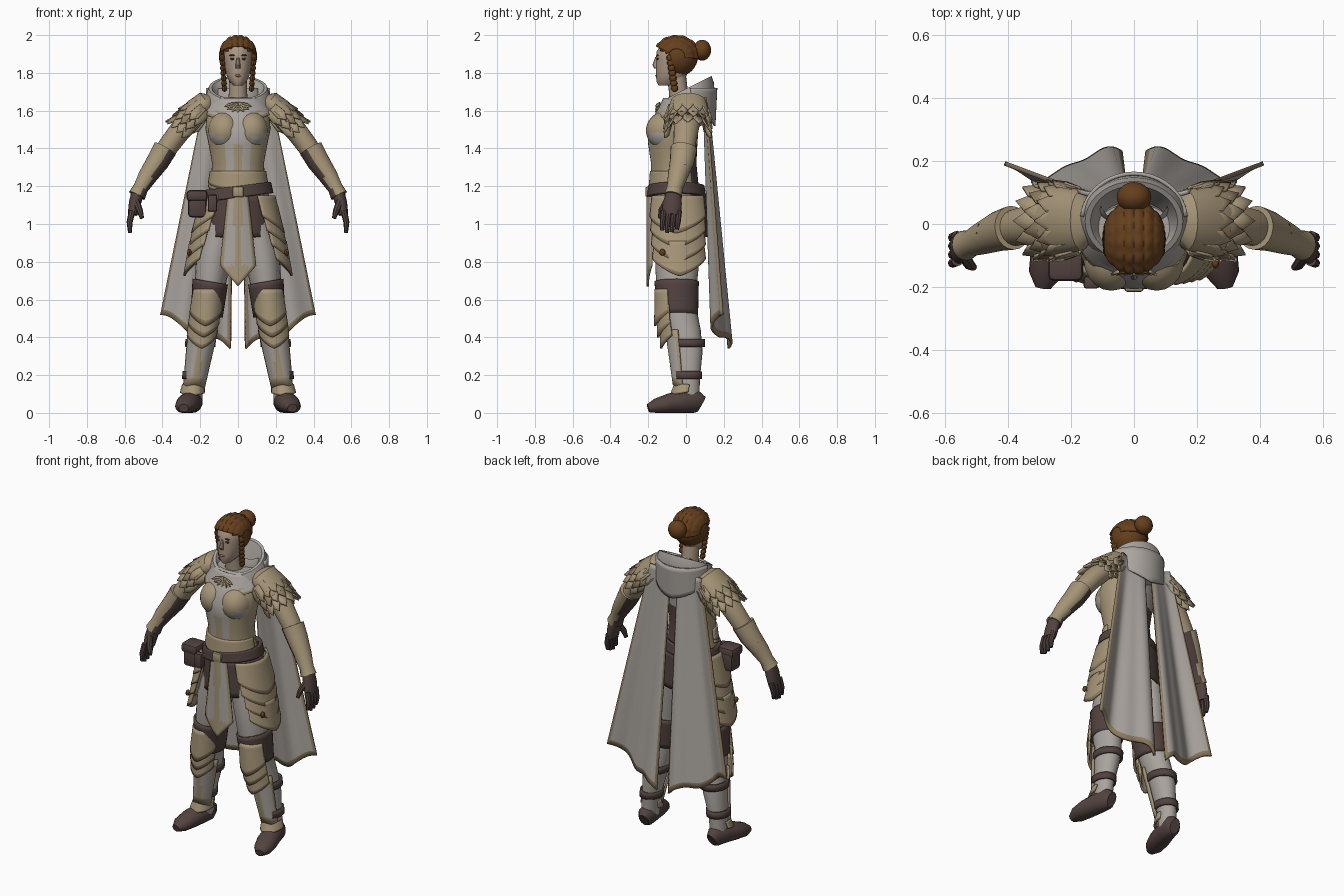
import bpy, bmesh
from math import sin, cos, pi, radians, sqrt
from mathutils import Vector, Matrix

cube = bpy.data.objects.get("Cube")
if cube:
    bpy.data.objects.remove(cube, do_unlink=True)


def material(name, *rgb):
    m = bpy.data.materials.new(name)
    m.use_nodes = True
    m.diffuse_color = (*rgb, 1)
    m.node_tree.nodes["Principled BSDF"].inputs["Base Color"].default_value = (*rgb, 1)
    return m


TAN = material("tan_leather", .38, .3, .185)
TRIM = material("dark_tan_trim", .27, .2, .12)
GREY = material("grey_cloth", .40, .37, .34)
BROWN = material("brown_leather", .085, .055, .05)
HAIR = material("auburn_hair", .13, .05, .012)
SKIN = material("skin", .41, .31, .23)
DARK = material("dark_eye", .04, .03, .025)
LIPS = material("lips", .3, .17, .13)


def finish(name, bm, mats, thick=0, mirror=False, angle=40):
    """Turn a bmesh into a shaded object with optional thickness and mirror."""
    bmesh.ops.recalc_face_normals(bm, faces=bm.faces)
    mesh = bpy.data.meshes.new(name)
    bm.to_mesh(mesh)
    bm.free()
    for m in mats:
        mesh.materials.append(m)
    mesh.shade_smooth()
    mesh.set_sharp_from_angle(angle=radians(angle))
    ob = bpy.data.objects.new(name, mesh)
    bpy.context.collection.objects.link(ob)
    if thick:
        mod = ob.modifiers.new("thickness", 'SOLIDIFY')
        mod.thickness, mod.offset = thick, 0
    if mirror:
        ob.modifiers.new("mirror", 'MIRROR').use_mirror_merge = False


def grid(name, rows, mats, rule=None, trim="", **kw):
    """Skin rows of points; trim marks border cells: s sides, b bottom, t top."""
    bm = bmesh.new()
    vs = [[bm.verts.new(p) for p in row] for row in rows]
    nj, ni = len(rows) - 1, len(rows[0]) - 1
    for j in range(nj):
        for i in range(ni):
            f = bm.faces.new((vs[j][i], vs[j][i + 1], vs[j + 1][i + 1], vs[j + 1][i]))
            edge = ("s" in trim and i in (0, ni - 1)) or ("b" in trim and j == nj - 1) or ("t" in trim and j == 0)
            f.material_index = 1 if edge else rule(f.calc_center_median()) if rule else 0
    bmesh.ops.remove_doubles(bm, verts=bm.verts, dist=1e-5)
    finish(name, bm, mats, **kw)


def surf(name, f, nu, nv, mats, **kw):
    rows = [[f(i / nu, j / nv) for i in range(nu + 1)] for j in range(nv + 1)]
    grid(name, rows, mats, **kw)


def tube(name, rings, mats, n=20, flat=False, **kw):
    """Closed loft through (x, y, z, half width, half depth) rings."""
    c = [Vector(r[:3]) for r in rings]
    rows = []
    for k, r in enumerate(rings):
        t = Vector((0, 0, 1)) if flat else (c[min(k + 1, len(c) - 1)] - c[max(k - 1, 0)]).normalized()
        ref = Vector((0, 0, 1)) if abs(t.y) > .8 else Vector((0, 1, 0))
        u = ref.cross(t).normalized()
        v = t.cross(u)
        row = [c[k] + u * r[3] * cos(2 * pi * i / n) + v * r[4] * sin(2 * pi * i / n) for i in range(n + 1)]
        for p in row:
            p.z = max(p.z, 0)
        rows.append(row)
    rows = [[c[0]] * (n + 1)] + rows + [[c[-1]] * (n + 1)]
    grid(name, rows, mats, **kw)


def lame(name, c0, r0, c1, r1, arc, dip, mats, tilt=0, nu=24, nv=7, thick=.012, **kw):
    """Curved armour plate around a limb; arc in degrees, -90 is the front."""
    c0, c1, r0, r1 = Vector(c0), Vector(c1), Vector((*r0, 0)), Vector((*r1, 0))

    def f(u, v):
        a = radians(arc[0] + (arc[1] - arc[0]) * u)
        p, r = c0.lerp(c1, v), r0.lerp(r1, v)
        x = p.x + r.x * cos(a)
        return Vector((x, p.y + r.y * sin(a), p.z - dip * v * (1 - abs(2 * u - 1) ** 1.3) + tilt * x))
    surf(name, f, nu, nv, mats, thick=thick, **kw)


def ball(name, loc, size, mats, rule=None, drop=None, seg=20, **kw):
    bm = bmesh.new()
    bmesh.ops.create_uvsphere(bm, u_segments=seg, v_segments=seg * 3 // 4, radius=1,
                              matrix=Matrix.LocRotScale(Vector(loc), None, Vector(size)))
    if drop:
        gone = [f for f in bm.faces if drop(f.calc_center_median())]
        bmesh.ops.delete(bm, geom=gone, context='FACES')
    for f in bm.faces:
        f.material_index = rule(f.calc_center_median()) if rule else 0
    finish(name, bm, mats, **kw)


def box(name, loc, size, mat, bevel=.01):
    bm = bmesh.new()
    bmesh.ops.create_cube(bm, size=1, matrix=Matrix.LocRotScale(Vector(loc), None, Vector(size)))
    bmesh.ops.bevel(bm, geom=bm.edges[:], offset=bevel, segments=2, affect='EDGES', profile=.5)
    finish(name, bm, [mat])


def leaf(bm, p, d, w, length, index=0):
    """Pointed feather plate from p along d with half width vector w."""
    mid, ridge = p + d * length * .6, w.cross(d).normalized() * .008
    vs = [bm.verts.new(q) for q in (p - w * .8, p + ridge, p + w * .8, mid + w, mid + ridge, mid - w, p + d * length)]
    for ids in ((0, 1, 4, 5), (1, 2, 3, 4), (5, 4, 6), (4, 3, 6)):
        bm.faces.new([vs[i] for i in ids]).material_index = index


# Head, face and parted hair
tube("neck", [(0, -.03, 1.56, .06, .055), (0, -.04, 1.7, .048, .05), (0, -.05, 1.78, .048, .05)], [SKIN])
tube("head", [(0, -.1, 1.732, .022, .045), (0, -.085, 1.755, .046, .072), (0, -.078, 1.785, .06, .08),
              (0, -.068, 1.83, .07, .09), (0, -.064, 1.87, .074, .094), (0, -.06, 1.91, .075, .097),
              (0, -.05, 1.95, .065, .083), (0, -.05, 1.98, .03, .04)], [SKIN], flat=True, n=28)
tube("nose", [(0, -.152, 1.885, .007, .01), (0, -.162, 1.842, .013, .016), (0, -.158, 1.824, .012, .01)],
     [SKIN], flat=True, n=8)
ball("eyes", (.029, -.15, 1.874), (.013, .006, .006), [DARK], seg=10, mirror=True)
ball("brows", (.031, -.151, 1.893), (.018, .007, .004), [HAIR], seg=10, mirror=True)
ball("mouth", (0, -.157, 1.785), (.02, .006, .006), [LIPS], seg=10)
ball("hair_cap", (0, -.048, 1.888), (.098, .108, .106), [HAIR], seg=32, thick=.006,
     drop=lambda p: p.y < -.08 and p.z < 1.95 - abs(p.x) * .5)


def hair_rows(u, v):
    x, t = (2 * u - 1) * .094, radians(28 + 160 * v)
    r = sqrt(1 - (x / .101) ** 2) * (1 + .05 * abs(sin(6 * pi * u)) * (1 + .4 * sin(40 * v)))
    return Vector((x, -.05 - .118 * r * cos(t), 1.888 + .106 * r * sin(t)))


surf("hair_rows", hair_rows, 48, 40, [HAIR], thick=.004)
ball("hair_bun", (0, .085, 1.92), (.055, .048, .055), [HAIR])
for k in range(7):
    ball("braid_knot", (.084 - .002 * k, -.085 + .004 * k, 1.88 - .027 * k), (.015, .02, .019), [HAIR], seg=8, mirror=True)

# Torso, bust and corset
tube("torso", [(0, -.04, .96, .13, .11), (0, -.04, 1.03, .165, .13), (0, -.045, 1.12, .172, .138),
               (0, -.06, 1.22, .145, .125), (0, -.065, 1.32, .137, .12), (0, -.07, 1.42, .155, .13),
               (0, -.07, 1.5, .172, .136), (0, -.04, 1.6, .165, .115), (0, -.015, 1.67, .12, .08)],
     [TAN, GREY, BROWN], n=40, flat=True,
     rule=lambda p: 2 if p.z < 1.1 or (p.y > .02 and p.z < 1.45) else int(.03 < abs(p.x) < .07 or (p.z > 1.4 and abs(p.x) < .1)))
ball("bust", (.072, -.112, 1.495), (.088, .1, .1), [TAN, GREY], rule=lambda p: int(p.z < 1.45 + .4 * (p.x - .07) and p.y < -.12), mirror=True)
for k in range(2):
    lame("corset_point", (0, -.06, 1.28 - .04 * k), (.143, .125), (0, -.06, 1.22 - .02 * k), (.153, .133), (-180, 0), .045, [TAN, TRIM], trim="b")
lame("gorget", (0, -.02, 1.665), (.13, .095), (0, -.03, 1.59), (.178, .142), (-175, -5), .05, [GREY, TAN], trim="b")
bm = bmesh.new()
for a in range(-75, 76, 25):
    d = Vector((sin(radians(a)), -.25, -cos(radians(a)) * .6))
    leaf(bm, Vector((0, -.142, 1.635)), d, Vector((cos(radians(a)), 0, sin(radians(a)))) * .011, .075)
finish("winged_brooch", bm, [TAN], thick=.008)

# Hood collar and the folded hood behind it
PROFILE = [(.16, 1.56), (.176, 1.62), (.17, 1.68), (.155, 1.72), (.138, 1.72), (.115, 1.68), (.085, 1.61)]


def hood(u, v):
    r, z = PROFILE[round(v * (len(PROFILE) - 1))]
    y = r * .82 * sin(2 * pi * u)
    return Vector((r * cos(2 * pi * u), y + .008, z + .5 * y))


surf("hood_collar", hood, 36, len(PROFILE) - 1, [GREY])
ball("folded_hood", (0, .075, 1.66), (.125, .088, .115), [GREY], drop=lambda p: p.z > 1.72)
lame("hood_fold", (0, .01, 1.72), (.165, .15), (0, .02, 1.62), (.165, .13), (5, 175), .1, [GREY])

# Split cape with trimmed edges


def cape(u, v):
    x = (.025 + .15 * u) * (1 - v) + (.04 + .37 * u) * v
    z = (1.64 + .03 * u) * (1 - v) + (.34 + .17 * u + .02 * sin(u * 9)) * v
    y = .105 + (.075 + .02 * u) * v + (.01 + .04 * v) * cos(u * 5 - .4) + .008 * sin(u * 16) * v
    return Vector((x, y, z))


surf("cape_halves", cape, 26, 40, [GREY, TRIM], trim="sb", thick=.014, mirror=True)

# Arms, vambraces and gloved hands
tube("upper_arms", [(.15, .01, 1.62, .05, .07), (.22, .01, 1.585, .06, .075), (.31, 0, 1.49, .058, .065),
                    (.37, -.01, 1.41, .055, .058), (.41, -.02, 1.34, .05, .055)], [TAN], mirror=True)
tube("vambraces", [(.385, -.012, 1.4, .064, .07), (.425, -.022, 1.33, .06, .064), (.48, -.045, 1.25, .05, .052),
                   (.515, -.06, 1.19, .04, .042), (.535, -.068, 1.15, .046, .048)], [TAN, BROWN], mirror=True,
     rule=lambda p: int(p.x * .84 + p.z * .54 < 1.055))
bm = bmesh.new()
leaf(bm, Vector((.49, -.03, 1.31)), Vector((-.62, .05, .78)), Vector((.0, .035, 0)), .1)
finish("elbow_guards", bm, [TAN], thick=.01, mirror=True)
tube("palms", [(.53, -.065, 1.17, .034, .04), (.546, -.072, 1.11, .032, .05), (.558, -.077, 1.05, .026, .05)], [BROWN], mirror=True)
for k in range(4):
    y, drop = -.118 + .027 * k, .012 * abs(k - 1.3)
    tube("finger", [(.56, y, 1.07, .018, .016), (.574, y - .006, 1.01, .016, .015), (.572, y - .01, .95 + drop, .01, .01)],
         [BROWN], n=8, mirror=True)
tube("thumbs", [(.54, -.1, 1.12, .02, .02), (.52, -.13, 1.07, .017, .017), (.508, -.137, 1.03, .011, .011)], [BROWN], n=8, mirror=True)

# Shoulder caps and rows of feather plates
tube("shoulder_caps", [(.14, .012, 1.66, .03, .06), (.165, .012, 1.645, .062, .095), (.22, .012, 1.6, .067, .108),
                       (.265, .01, 1.555, .064, .106)], [TAN], mirror=True)
bm = bmesh.new()
axis, up = Vector((.7, 0, -.7)), Vector((.7, 0, .7))
for row in range(3):
    for k in range(-4, 5):
        a = radians(k * 27 + 13 * (row % 2))
        out = up * cos(a) * .07 + Vector((0, .102, 0)) * sin(a)
        side = Vector((0, 1, 0)) * cos(a) - up * sin(a)
        p = Vector((.17, .01, 1.62)) + axis * (.01 + .048 * row) + out
        leaf(bm, p, (axis + out.normalized() * .25).normalized(), side * .027, .105, row % 2 and k % 2)
finish("shoulder_feathers", bm, [TAN, TRIM], thick=.01, mirror=True)

# Belt, buckle, pouches, skirt and tabard
lame("skirt", (0, -.042, 1.15), (.172, .142), (0, -.04, .93), (.185, .148), (0, 360), 0, [BROWN], nu=40)
lame("belt", (0, -.052, 1.2), (.165, .14), (0, -.05, 1.14), (.178, .148), (0, 360), 0, [BROWN], tilt=.13, nu=40, thick=.02)
box("buckle", (0, -.203, 1.17), (.06, .025, .055), TAN)
box("large_pouch", (-.215, -.12, 1.1), (.1, .1, .13), BROWN, bevel=.02)
box("pouch_flap", (-.217, -.125, 1.15), (.112, .112, .06), BROWN, bevel=.02)
box("small_pouch", (-.135, -.185, 1.11), (.05, .04, .09), BROWN)


def tabard(u, v):
    s = 2 * u - 1
    return Vector((s * (.05 + .045 * v), -.203 + .02 * s * s, 1.17 - v * (.39 + .11 * (1 - abs(s)))))


surf("tabard", tabard, 10, 18, [GREY, TAN], trim="sb", thick=.012, rule=lambda p: int(abs(p.x) < .02 or p.z < .78))

# Hip plates in overlapping tiers
for k in range(4):
    lame("hip_plate", (.08 + .013 * k, -.04, 1.15 - .08 * k), (.112 + .007 * k, .14),
         (.1 + .013 * k, -.04, 1.04 - .075 * k), (.142 + .001 * k, .152), (-78 + 5 * k, 68), .09, [TAN, TRIM],
         trim="b", nv=9, mirror=True)
ball("hip_studs", (.258, -.125, .85), (.012, .016, .018), [HAIR], seg=10, mirror=True)

# Legs, thigh wraps, knee plates, greaves and straps
tube("legs", [(.09, -.04, 1.02, .085, .12), (.125, -.045, .85, .095, .12), (.148, -.05, .68, .082, .108),
              (.166, -.04, .55, .074, .095), (.186, -.005, .42, .07, .085), (.208, .008, .32, .065, .08),
              (.23, .012, .18, .05, .062), (.238, .012, .06, .048, .058)], [GREY], mirror=True)
lame("thigh_wraps", (.147, -.05, .67), (.088, .112), (.165, -.042, .49), (.078, .1), (0, 360), 0, [BROWN], tilt=.17, nu=32, mirror=True)
for k in range(3):
    lame("knee_plate", (.157 + .012 * k, -.05, .655 - .08 * k), (.083, .11 - .013 * k),
         (.172 + .01 * k, -.045 + .006 * k, .53 - .06 * k), (.088 - .003 * k, .118 - .01 * k), (-155, -25), .07, [TAN, TRIM],
         trim="b", mirror=True)
lame("greaves", (.185, -.01, .44), (.08, .095), (.234, .008, .13), (.056, .072), (-160, -20), -.02, [GREY, TAN], trim="sbt",
     nu=14, rule=lambda p: int(abs(p.x - .252 + .153 * p.z) < .014), mirror=True)
for z, x, w in ((.37, .197, .075), (.2, .227, .06)):
    lame("calf_strap", (x, .006, z + .02), (w, w + .014), (x + .004, .008, z - .02), (w, w + .012), (-60, 240), 0, [BROWN], nv=2, mirror=True)

# Boots
tube("boots", [(.233, .082, .045, .03, .045), (.236, .055, .06, .05, .06), (.247, -.01, .06, .056, .06),
               (.266, -.09, .05, .062, .052), (.282, -.16, .035, .052, .04), (.288, -.2, .025, .026, .022)], [BROWN], mirror=True)
lame("ankle_cuffs", (.236, .008, .15), (.054, .066), (.242, -.002, .11), (.06, .078), (-190, 10), .02, [TAN, TRIM], trim="b", mirror=True)
